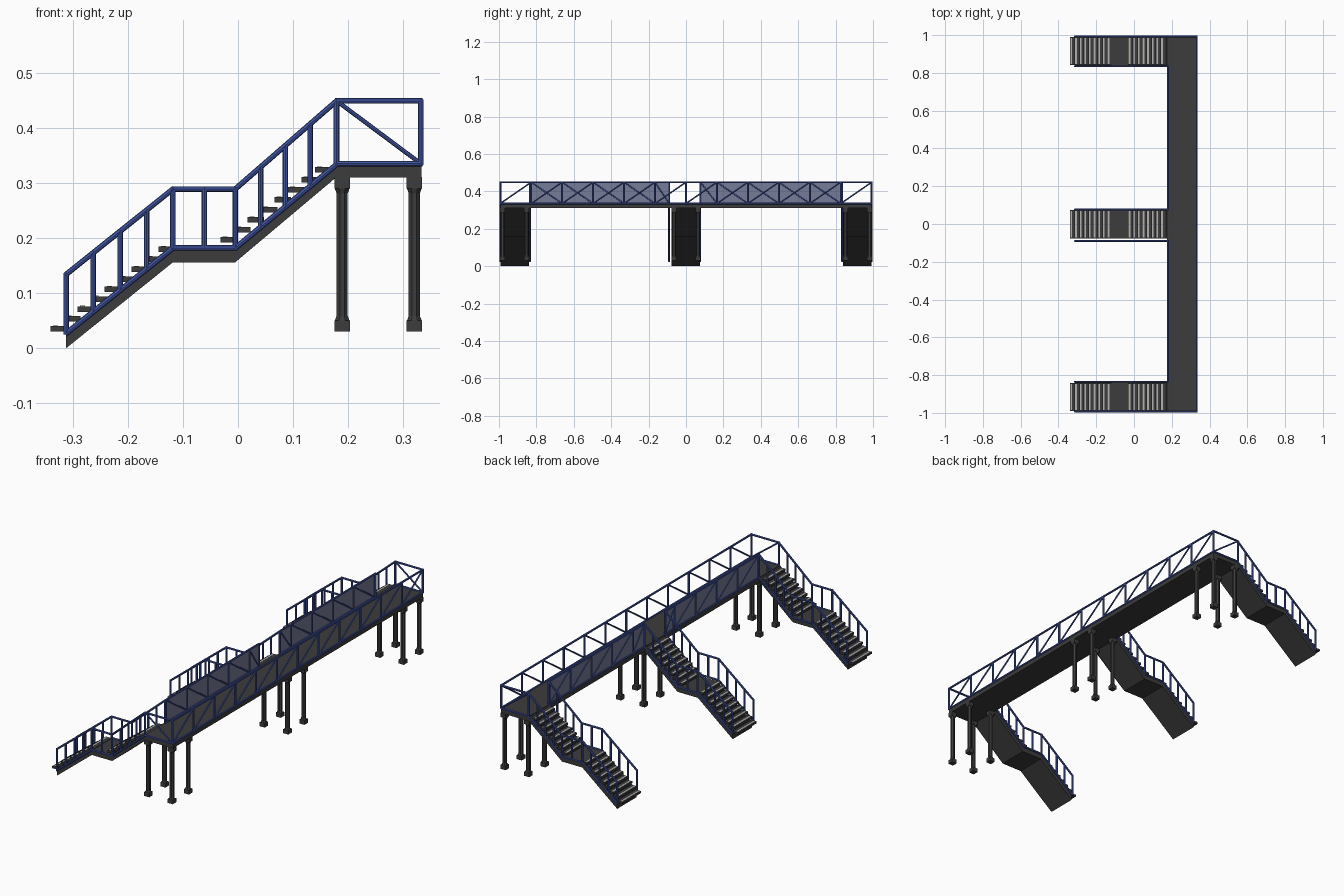
import bpy, bmesh, math
from mathutils import Vector, Matrix

if "Cube" in bpy.data.objects:
    bpy.data.objects.remove(bpy.data.objects["Cube"])


def mat(name, rgb):
    m = bpy.data.materials.new(name)
    m.diffuse_color = (*rgb, 1)
    m.use_nodes = True
    m.node_tree.nodes["Principled BSDF"].inputs["Base Color"].default_value = m.diffuse_color
    return m


BLUE = mat("blue paint", (0.055, 0.095, 0.38))
DARK = mat("dark steel", (0.045, 0.045, 0.045))
LIGHT = mat("light grip strip", (0.45, 0.45, 0.44))
PANEL = mat("blue grey panel", (0.18, 0.2, 0.31))


def finish(bm, name, material):
    bmesh.ops.recalc_face_normals(bm, faces=bm.faces)
    me = bpy.data.meshes.new(name)
    bm.to_mesh(me)
    bm.free()
    me.materials.append(material)
    ob = bpy.data.objects.new(name, me)
    bpy.context.collection.objects.link(ob)
    return ob


def box(bm, x0, x1, y0, y1, z0, z1):
    m = Matrix.Translation(((x0 + x1) / 2, (y0 + y1) / 2, (z0 + z1) / 2))
    m = m @ Matrix.Diagonal((x1 - x0, y1 - y0, z1 - z0, 1))
    bmesh.ops.create_cube(bm, size=1, matrix=m)


def bar(bm, a, b, r=0.005):
    a, b = Vector(a), Vector(b)
    d = b - a
    rot = d.to_track_quat('Z', 'Y').to_matrix().to_4x4()
    bmesh.ops.create_cone(bm, cap_ends=True, segments=8, radius1=r, radius2=r,
                          depth=d.length + r, matrix=Matrix.Translation((a + b) / 2) @ rot)


def path(bm, pts):
    for a, b in zip(pts, pts[1:]):
        bar(bm, a, b)


def height(x, line):
    for (xa, za), (xb, zb) in zip(line, line[1:]):
        if xa <= x <= xb:
            return za + (zb - za) * (x - xa) / (xb - xa)


# Walkway deck
bm = bmesh.new()
box(bm, 0.176, 0.333, -0.993, 0.993, 0.31, 0.335)
finish(bm, "walkway_deck", DARK)

# Columns: square foot and head with tapered collars, octagonal shaft
def column(bm, x, y):
    box(bm, x - .014, x + .014, y - .014, y + .014, 0.03, 0.05)
    box(bm, x - .014, x + .014, y - .014, y + .014, 0.29, 0.311)
    for z, r1, r2, h in ((0.055, .0145, .0105, .01), (0.17, .011, .011, .24), (0.285, .0105, .0145, .01)):
        rot = Matrix.Rotation(math.pi / 8, 4, 'Z')
        bmesh.ops.create_cone(bm, cap_ends=True, segments=8, radius1=r1, radius2=r2, depth=h,
                              matrix=Matrix.Translation((x, y, z)) @ rot)


bm = bmesh.new()
for yc in (-0.917, 0, 0.917):
    for dy in (-0.064, 0.064):
        for x in (0.189, 0.32):
            column(bm, x, yc + dy)
finish(bm, "support_columns", DARK)

# Walkway truss railings
XL, XR, ZB, ZT, YE = 0.179, 0.332, 0.335, 0.449, 0.993
bm = bmesh.new()
step = YE / 6
path(bm, [(XR, -YE, ZB), (XR, YE, ZB)])
path(bm, [(XR, -YE, ZT), (XR, YE, ZT)])
for i in range(13):
    y = -YE + i * step
    bar(bm, (XR, y, ZB), (XR, y, ZT))
    if i < 12:
        bar(bm, (XR, y, ZB), (XR, y + step, ZT), 0.004)
finish(bm, "outer_truss_railing", BLUE)

bm = bmesh.new()
for y in (-YE, YE):
    for z in (ZB, ZT):
        bar(bm, (XL, y, z), (XR, y, z))
    bar(bm, (XL, y, ZB), (XL, y, ZT))
    bar(bm, (XL, y, ZT), (XR, y, ZB), 0.004)
finish(bm, "end_railings", BLUE)

bm = bmesh.new()
panels = bmesh.new()
for ys in ([-5 * step, -4 * step, -3 * step, -2 * step, -step, -0.09],
           [0.078, step, 2 * step, 3 * step, 4 * step, 5 * step]):
    for z in (ZB, ZT):
        bar(bm, (XL, ys[0], z), (XL, ys[-1], z))
    for y in ys:
        bar(bm, (XL, y, ZB), (XL, y, ZT))
    for a, b in zip(ys, ys[1:]):
        bar(bm, (XL, a, ZT), (XL, b, ZB), 0.004)
    box(panels, XL - 0.001, XL + 0.001, ys[0], ys[-1], ZB, ZT - 0.003)
finish(bm, "inner_truss_railing", BLUE)
finish(panels, "inner_railing_panels", PANEL)

# Stair flights
top_line = [(-0.312, 0.027), (-0.118, 0.182), (-0.005, 0.182), (0.178, 0.333)]
low_line = [(-0.312, 0.0), (-0.118, 0.156), (-0.005, 0.156), (0.178, 0.31)]
post_x = [-0.312, -0.263, -0.214, -0.166, -0.118, -0.061, -0.005, 0.041, 0.086, 0.131, 0.178]
tread_pos = [(-0.34 + .0245 * i, 0.036 + .0181 * i) for i in range(9)]
tread_pos += [(-0.032 + .0245 * i, 0.198 + .0181 * i) for i in range(8)]

for tag, ya, yb, ra, rb in (("front", -0.992, -0.84, -0.992, -0.835),
                            ("middle", -0.078, 0.075, -0.09, 0.076),
                            ("back", 0.84, 0.992, 0.835, 0.992)):
    # sloping slab with landing, extruded across the width
    bm = bmesh.new()
    f = bm.faces.new([bm.verts.new((x, ya, z)) for x, z in top_line + low_line[::-1]])
    ext = bmesh.ops.extrude_face_region(bm, geom=[f])
    bmesh.ops.translate(bm, vec=(0, yb - ya, 0),
                        verts=[v for v in ext['geom'] if isinstance(v, bmesh.types.BMVert)])
    finish(bm, tag + "_stair_slab", DARK)
    # treads and their pale grip strips
    treads, strips = bmesh.new(), bmesh.new()
    for x, z in tread_pos:
        box(treads, x, x + 0.03, ya + .002, yb - .002, z - .006, z + .004)
        box(strips, x + .004, x + .013, ya + .006, yb - .006, z + .003, z + .005)
    finish(treads, tag + "_stair_treads", DARK)
    finish(strips, tag + "_stair_grip_strips", LIGHT)
    # handrails
    bm = bmesh.new()
    for y in (ra, rb):
        for lift in (0.0, 0.107):
            path(bm, [(x, y, z + lift + (0.008 if lift and x > 0.1 else 0)) for x, z in top_line])
        for x in post_x:
            z = height(x, top_line)
            bar(bm, (x, y, z), (x, y, z + 0.107 + max(0, x) * 0.04))
    finish(bm, tag + "_stair_railings", BLUE)
